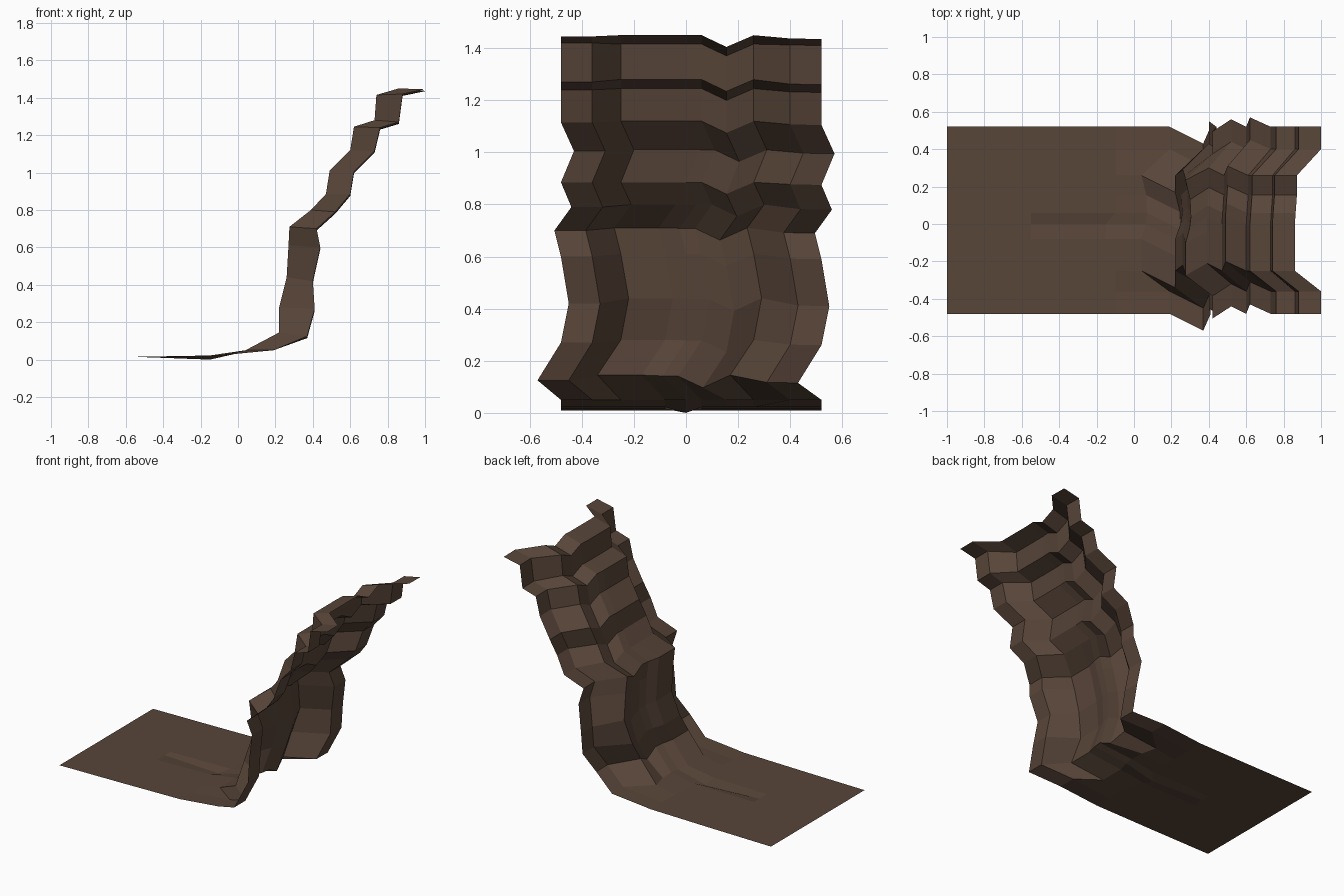
import bpy, bmesh

# profile, ground to rim: (x at side ribs, x in middle recess, z ribs, z recess, sideways jog)
PROFILE = [
    (-1.0, -1.0, 0.01, 0.01, 0), (-0.55, -0.55, 0.015, 0.015, 0),
    (-0.10, -0.10, 0.022, 0.022, 0), (0.19, 0.04, 0.05, 0.05, 0),
    (0.37, 0.22, 0.125, 0.145, -0.09), (0.41, 0.22, 0.27, 0.28, 0),
    (0.40, 0.26, 0.42, 0.44, 0.03), (0.44, 0.27, 0.60, 0.61, 0),
    (0.42, 0.275, 0.70, 0.71, -0.025), (0.52, 0.39, 0.79, 0.80, 0.04),
    (0.60, 0.47, 0.885, 0.885, 0), (0.62, 0.49, 1.005, 1.01, 0.05),
    (0.73, 0.60, 1.115, 1.12, 0), (0.76, 0.62, 1.24, 1.245, 0),
    (0.86, 0.73, 1.27, 1.28, 0), (0.88, 0.74, 1.42, 1.415, 0),
    (1.0, 0.86, 1.445, 1.45, 0),
]
# columns: (y, rib amount on upper cliff, rib amount on lower cliff, height dip)
COLUMNS = [
    (-0.48, 1, 1, 0), (-0.36, 1, 1, 0), (-0.25, 0, 0, 0), (-0.08, 0, 0, 0),
    (0.0, 0, 0.15, 0), (0.06, 0.03, 0.2, 0), (0.155, 0.08, 0.17, -0.045),
    (0.26, 0.08, 0, 0), (0.40, 1, 1, -0.008), (0.52, 1, 1, -0.01),
]

rock = bpy.data.materials.new("brown rock")
rock.diffuse_color = (0.098, 0.060, 0.041, 1)

# single folded sheet: flat ground sweeping up into a stepped cliff
bm = bmesh.new()
grid = []
for r, (xo, xi, zo, zi, jog) in enumerate(PROFILE):
    row = []
    for y, up, low, dip in COLUMNS:
        w = low if r <= 8 else up
        z = zi + (zo - zi) * w + (dip if r >= 4 else 0)
        row.append(bm.verts.new((xi + (xo - xi) * w, y + jog, z)))
    grid.append(row)

# small gully in the ground at the cliff foot
grid[2][4].co.z = 0.0
grid[2][3].co.x = grid[2][4].co.x = -0.15

for a, b in zip(grid, grid[1:]):
    for c in range(len(COLUMNS) - 1):
        bm.faces.new((a[c], b[c], b[c + 1], a[c + 1]))

mesh = bpy.data.meshes.new("cliff")
bm.to_mesh(mesh)
bm.free()
mesh.materials.append(rock)
bpy.context.collection.objects.link(bpy.data.objects.new("cliff", mesh))
